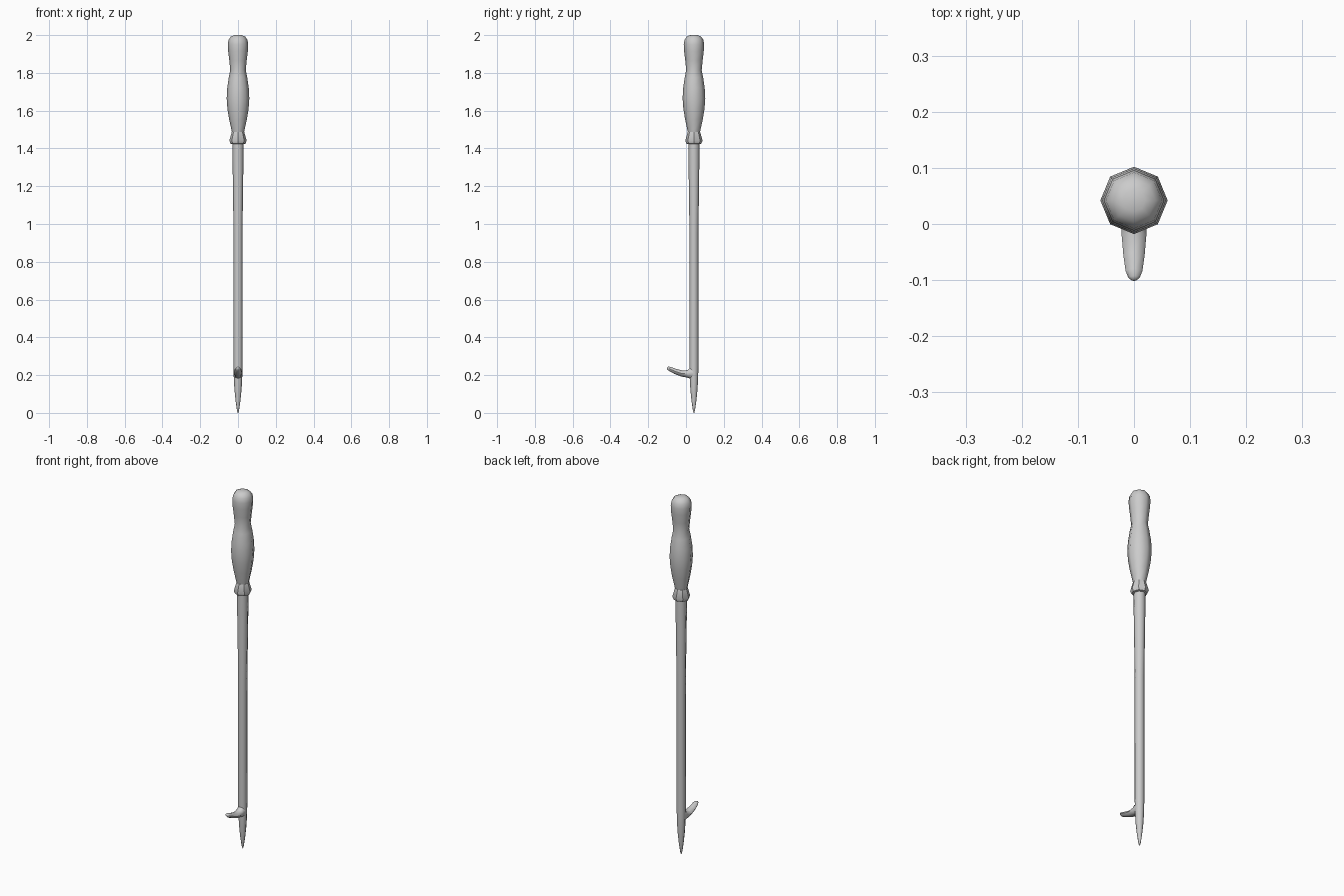
import bpy, bmesh, math
from mathutils import Vector

if "Cube" in bpy.data.objects:
    bpy.data.objects.remove(bpy.data.objects["Cube"])

SIDES = 8
CY = 0.042  # the shaft axis sits slightly behind centre


def tube(name, rings, angle=50):
    """Skin rings of (centre, side axis u, radius u, axis v, radius v) and cap the ends."""
    bm = bmesh.new()
    loops = []
    for c, u, ru, v, rv in rings:
        loops.append([bm.verts.new(c + u * ru * math.cos(2 * math.pi * i / SIDES)
                                   + v * rv * math.sin(2 * math.pi * i / SIDES))
                      for i in range(SIDES)])
    for a, b in zip(loops, loops[1:]):
        for i in range(SIDES):
            j = (i + 1) % SIDES
            bm.faces.new((a[i], a[j], b[j], b[i]))
    bm.faces.new(loops[0][::-1])
    bm.faces.new(loops[-1])
    bmesh.ops.recalc_face_normals(bm, faces=bm.faces)
    mesh = bpy.data.meshes.new(name)
    bm.to_mesh(mesh)
    bm.free()
    ob = bpy.data.objects.new(name, mesh)
    bpy.context.collection.objects.link(ob)
    bpy.ops.object.select_all(action='DESELECT')
    ob.select_set(True)
    bpy.context.view_layer.objects.active = ob
    bpy.ops.object.shade_smooth_by_angle(angle=math.radians(angle))
    return ob


X, Y = Vector((1, 0, 0)), Vector((0, 1, 0))


def turned(name, profile, angle=50):
    return tube(name, [(Vector((0, CY, z)), X, r, Y, r) for r, z in profile], angle)


# Handle: rounded pommel, waist and bulging grip
turned("handle", [
    (0.031, 1.480), (0.034, 1.495), (0.047, 1.555), (0.056, 1.61), (0.060, 1.665),
    (0.057, 1.72), (0.049, 1.775), (0.041, 1.815), (0.046, 1.865), (0.052, 1.915),
    (0.054, 1.95), (0.050, 1.975), (0.038, 1.992), (0.020, 2.0)])

# Collar flaring out under the handle
turned("collar", [
    (0.028, 1.422), (0.039, 1.425), (0.046, 1.441), (0.033, 1.487), (0.028, 1.490)], 40)

# Shaft tapering to a point
turned("shaft", [
    (0.002, 0.0), (0.006, 0.015), (0.013, 0.065), (0.019, 0.125), (0.0225, 0.19),
    (0.0235, 0.25), (0.0235, 0.95), (0.029, 1.35), (0.029, 1.43)])

# Hook curving forward and up: (y, z, half width, half thickness, tilt of section)
hook = [(0.045, 0.210, 0.023, 0.034, 0), (0.020, 0.211, 0.023, 0.029, 2),
        (0.008, 0.207, 0.023, 0.020, 6), (-0.020, 0.208, 0.022, 0.016, 14),
        (-0.055, 0.219, 0.019, 0.014, 20), (-0.084, 0.232, 0.015, 0.012, 25),
        (-0.096, 0.238, 0.010, 0.008, 27), (-0.100, 0.240, 0.004, 0.003, 27)]
rings = []
for y, z, w, t, tilt in hook:
    a = math.radians(tilt)
    rings.append((Vector((0, y, z)), X, w, Vector((0, math.sin(a), math.cos(a))), t))
tube("hook", rings)
